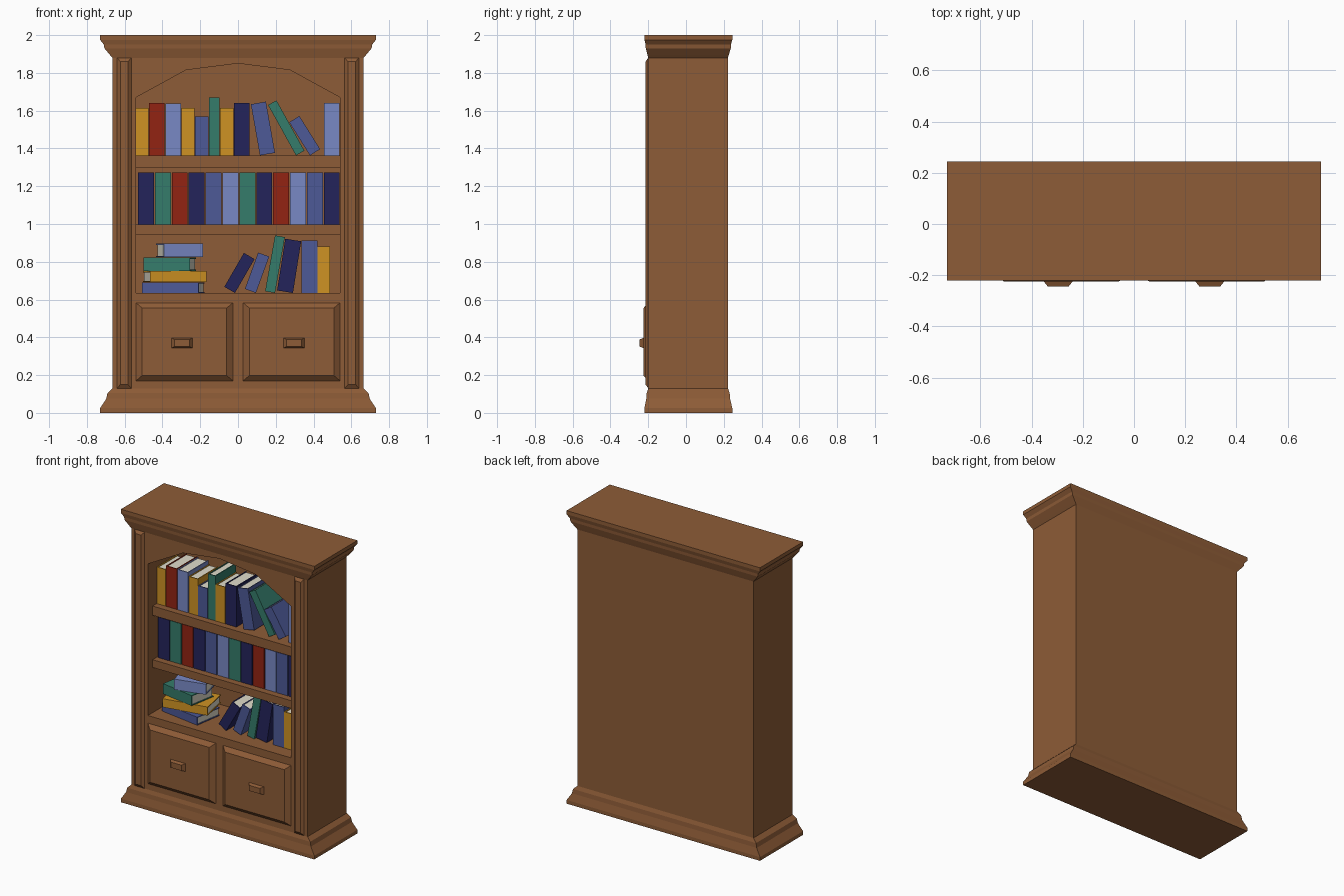
import bpy, bmesh, math
from mathutils import Matrix, Vector

if "Cube" in bpy.data.objects:
    bpy.data.objects.remove(bpy.data.objects["Cube"])


def material(name, rgb):
    m = bpy.data.materials.new(name)
    m.diffuse_color = (*rgb, 1)
    m.use_nodes = True
    m.node_tree.nodes["Principled BSDF"].inputs["Base Color"].default_value = m.diffuse_color
    return m


WOOD = material("brown wood", (0.27, 0.107, 0.038))
PAGES = material("cream pages", (0.75, 0.72, 0.60))
COVERS = {
    "yellow": material("yellow cover", (0.62, 0.29, 0.017)),
    "red": material("red cover", (0.29, 0.017, 0.006)),
    "light": material("light blue cover", (0.19, 0.25, 0.56)),
    "mid": material("mid blue cover", (0.075, 0.10, 0.31)),
    "navy": material("navy cover", (0.017, 0.017, 0.105)),
    "green": material("green cover", (0.035, 0.20, 0.145)),
}


def finish(name, bm, mats):
    bmesh.ops.recalc_face_normals(bm, faces=bm.faces)
    me = bpy.data.meshes.new(name)
    bm.to_mesh(me)
    bm.free()
    for m in mats:
        me.materials.append(m)
    ob = bpy.data.objects.new(name, me)
    bpy.context.collection.objects.link(ob)
    return ob


def loft(bm, rings, mat=0):
    """Join rings of points (same count each) and cap both ends."""
    vs = [[bm.verts.new(p) for p in r] for r in rings]
    n = len(vs[0])
    faces = [bm.faces.new(vs[0]), bm.faces.new(vs[-1])]
    for a, b in zip(vs, vs[1:]):
        for i in range(n):
            j = (i + 1) % n
            faces.append(bm.faces.new((a[i], a[j], b[j], b[i])))
    for f in faces:
        f.material_index = mat


def rect_z(x0, x1, y0, y1, z):
    return [(x0, y0, z), (x1, y0, z), (x1, y1, z), (x0, y1, z)]


def rect_y(x0, x1, z0, z1, y):
    return [(x0, y, z0), (x1, y, z0), (x1, y, z1), (x0, y, z1)]


def part(name, rings):
    bm = bmesh.new()
    loft(bm, rings)
    return finish(name, bm, [WOOD])


# carcass with arched recess
body = part("case_body", [rect_z(-.665, .665, -.20, .222, z) for z in (.13, 1.88)])
arch = [(-.54, .635), (.54, .635), (.54, 1.67), (.275, 1.815), (0, 1.85), (-.275, 1.815), (-.54, 1.67)]
cutter = part("recess_cutter", [[(x, y, z) for x, z in arch] for y in (-.3, .19)])
cutter.hide_render = True
cutter.hide_set(True)
cut = body.modifiers.new("recess", "BOOLEAN")
cut.operation = "DIFFERENCE"
cut.solver = "EXACT"
cut.object = cutter
dg = bpy.context.evaluated_depsgraph_get()
cut_mesh = bpy.data.meshes.new_from_object(body.evaluated_get(dg))
body.modifiers.clear()
body.data = cut_mesh
bpy.data.objects.remove(cutter)


# crown and plinth mouldings
def moulding(name, profile):
    part(name, [rect_z(-.665 - .065 * f, .665 + .065 * f, -.20 - .02 * f, .222 + .023 * f, z)
                for z, f in profile])


moulding("crown", [(1.88, 0), (1.895, .2), (1.93, .65), (1.95, .7), (1.975, 1), (2, 1)])
moulding("plinth", [(0, 1), (.025, 1), (.075, .5), (.105, .4), (.13, 0)])

# shelves
for name, z0, z1 in (("upper_shelf", 1.30, 1.363), ("middle_shelf", .944, .997)):
    part(name, [rect_z(-.54, .54, -.15, .19, z) for z in (z0, z1)])

# pilasters, drawers and handles, left and right
for side, s in (("left", -1), ("right", 1)):
    def frustum(name, x0, x1, z0, z1, ya, yb, bx, bz):
        part(f"{side}_{name}", [rect_y(s * x0, s * x1, z0, z1, ya),
                                rect_y(s * (x0 + bx), s * (x1 - bx), z0 + bz, z1 - bz, yb)])
    frustum("pilaster", .565, .64, .13, 1.88, -.20, -.214, .017, .02)
    frustum("drawer", .027, .54, .17, .583, -.20, -.225, .033, .028)
    frustum("handle", .24, .352, .343, .397, -.225, -.245, .016, .008)


# books: U-shaped cover with spine towards -y, plus page block
def book(name, colour, t, h, d, matrix):
    bm = bmesh.new()
    c = .006
    u = [(0, 0), (t, 0), (t, d), (t - c, d), (t - c, c), (c, c), (c, d), (0, d)]
    loft(bm, [[(x, y, z) for x, y in u] for z in (0, h)])
    loft(bm, [rect_z(c, t - c, c, d - c, z) for z in (.005, h - .005)], 1)
    bm.transform(matrix)
    finish(name, bm, [COVERS[colour], PAGES])


def standing(name, colour, x, z, t, h, lean=0, d=.22):
    """x is the left edge, or the lowest corner if leaning (positive = right)."""
    shift = -t if lean > 0 else 0
    m = (Matrix.Translation((x, -.105, z)) @ Matrix.Rotation(math.radians(lean), 4, "Y")
         @ Matrix.Translation((shift, 0, 0)))
    book(name, colour, t, h, d, m)


# top row: colour, x, thickness, height, lean
top = [("yellow", -.54, .066, .25, 0), ("red", -.47, .082, .277, 0), ("light", -.385, .082, .275, 0),
       ("yellow", -.298, .068, .25, 0), ("mid", -.228, .073, .205, 0), ("green", -.153, .056, .307, 0),
       ("yellow", -.095, .072, .25, 0), ("navy", -.021, .083, .277, 0), ("mid", .116, .081, .275, -10),
       ("green", .307, .051, .305, -29), ("mid", .381, .063, .207, -32), ("light", .455, .083, .277, 0)]
for i, (c, x, t, h, a) in enumerate(top):
    standing(f"top_book_{i + 1}", c, x, 1.363, t, h, a)

# middle row: evenly spaced
row = "navy green red navy mid light green navy red light mid navy".split()
for i, c in enumerate(row):
    standing(f"middle_book_{i + 1}", c, -.529 + i * .0894, .997, .084, .276)

# bottom row: leaning books
low = [("navy", -.016, .065, .207, 30), ("mid", .095, .062, .205, 20), ("green", .196, .053, .30, 10),
       ("navy", .291, .085, .277, 9), ("mid", .337, .083, .277, 0), ("yellow", .422, .064, .247, 0)]
for i, (c, x, t, h, a) in enumerate(low):
    standing(f"bottom_book_{i + 1}", c, x, .635, t, h, a)

# flat stack: colour, centre x, z, thickness, length, depth, turn
stack = [("mid", -.343, .635, .055, .305, .2, -9), ("yellow", -.335, .692, .058, .305, .2, 11),
         ("green", -.362, .752, .07, .25, .19, -10), ("light", -.31, .824, .072, .212, .17, 14)]
for i, (c, x, z, t, h, d, a) in enumerate(stack):
    m = (Matrix.Translation((x, -.02, z + t / 2)) @ Matrix.Rotation(math.radians(a), 4, "Z")
         @ Matrix.Rotation(math.radians(90), 4, "Y") @ Matrix.Translation((-t / 2, -d / 2, -h / 2)))
    book(f"stacked_book_{i + 1}", c, t, h, d, m)
